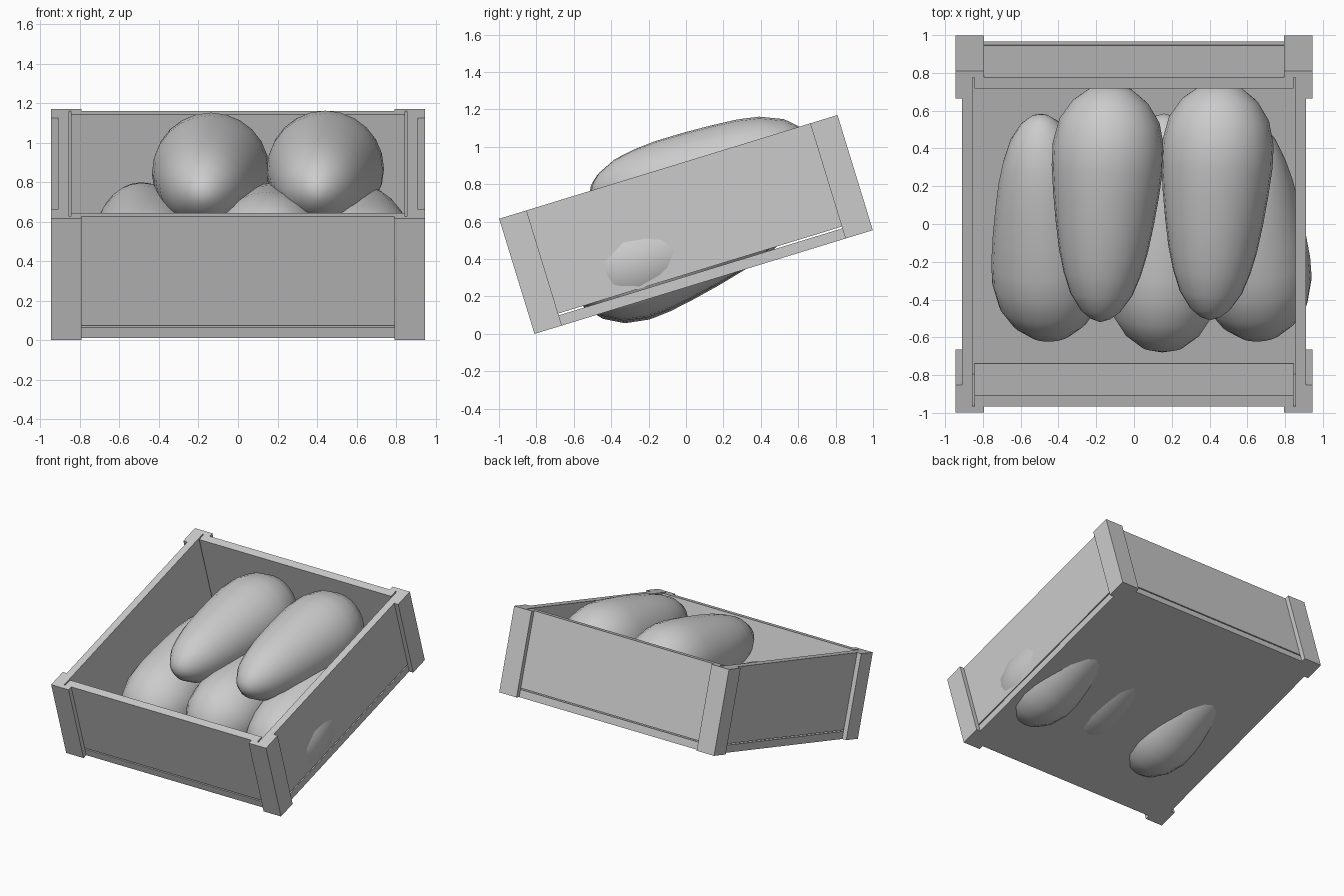
import bpy, bmesh, math
from mathutils import Vector, Matrix

cube = bpy.data.objects.get("Cube")
if cube:
    bpy.data.objects.remove(cube, do_unlink=True)

grey = bpy.data.materials.new("plain grey")
grey.use_nodes = True
GREY = (0.6, 0.6, 0.6, 1)
grey.diffuse_color = GREY
grey.node_tree.nodes["Principled BSDF"].inputs["Base Color"].default_value = GREY

# The crate leans forward about the x axis
TILT = Matrix.Translation((0, 0, 0.585)) @ Matrix.Rotation(math.radians(17.05), 4, 'X')
OUT, HALF_H = 0.946, 0.322      # outer half width and half height
FACE, INNER = 0.911, 0.85       # wall outside and inside
FLOOR_TOP, WALL_BOTTOM = -0.265, -0.255
POST = 0.793                    # inner edge of the corner battens


def add_object(name, bm, matrix):
    bmesh.ops.recalc_face_normals(bm, faces=bm.faces)
    mesh = bpy.data.meshes.new(name)
    bm.to_mesh(mesh)
    bm.free()
    mesh.materials.append(grey)
    ob = bpy.data.objects.new(name, mesh)
    ob.matrix_world = matrix
    bpy.context.collection.objects.link(ob)
    return ob


def board(name, low, high):
    low, high = Vector(low), Vector(high)
    bm = bmesh.new()
    bmesh.ops.create_cube(bm, size=1)
    bmesh.ops.scale(bm, vec=high - low, verts=bm.verts)
    bmesh.ops.translate(bm, vec=(low + high) / 2, verts=bm.verts)
    return add_object(name, bm, TILT)


def corner_post(name, sx, sy):
    """L-shaped batten wrapped around one corner."""
    outline = [(POST, OUT), (OUT, OUT), (OUT, POST),
               (FACE, POST), (FACE, FACE), (POST, FACE)]
    bm = bmesh.new()
    face = bm.faces.new([bm.verts.new((x * sx, y * sy, -HALF_H)) for x, y in outline])
    top = bmesh.ops.extrude_face_region(bm, geom=[face])["geom"]
    bmesh.ops.translate(bm, vec=(0, 0, 2 * HALF_H),
                        verts=[g for g in top if isinstance(g, bmesh.types.BMVert)])
    return add_object(name, bm, TILT)


# Crate: floor, four walls with thin joints, four corner posts
board("crate_floor", (-FACE, -FACE, -HALF_H), (FACE, FACE, FLOOR_TOP))
for side, s in (("left", 1), ("right", -1)):
    xs = sorted((s * 0.855, s * FACE))
    board(side + "_wall", (xs[0], -FACE, WALL_BOTTOM), (xs[1], FACE, HALF_H))
for side, s in (("front", -1), ("back", 1)):
    ys = sorted((s * INNER, s * FACE))
    board(side + "_wall", (-0.845, ys[0], WALL_BOTTOM), (0.845, ys[1], HALF_H))
    corner_post(side + "_left_post", 1, s)
    corner_post(side + "_right_post", -1, s)

# Tapered vegetable: (distance from fat tip, radius)
PROFILE = [(0, 0), (0.03, 0.11), (0.1, 0.2), (0.2, 0.265), (0.33, 0.295),
           (0.45, 0.295), (0.6, 0.28), (0.75, 0.26), (0.9, 0.235), (1.02, 0.205),
           (1.13, 0.165), (1.22, 0.105), (1.26, 0.055), (1.28, 0)]


def vegetable(name, fat_tip, thin_tip):
    fat_tip, axis = Vector(fat_tip), Vector(thin_tip) - Vector(fat_tip)
    stretch = axis.length / PROFILE[-1][0]
    bm = bmesh.new()
    verts = [bm.verts.new((r, 0, d * stretch)) for d, r in PROFILE]
    edges = [bm.edges.new(pair) for pair in zip(verts, verts[1:])]
    bmesh.ops.spin(bm, geom=verts + edges, cent=(0, 0, 0), axis=(0, 0, 1),
                   angle=math.tau, steps=24)
    bmesh.ops.remove_doubles(bm, verts=bm.verts, dist=0.0005)
    for f in bm.faces:
        f.smooth = True
    turn = axis.to_track_quat('Z', 'Y').to_matrix().to_4x4()
    return add_object(name, bm, Matrix.Translation(fat_tip) @ turn)


# Two on top with the fat end at the back, three below with it at the front
vegetable("top_right_vegetable", (-0.12, 0.745, 0.90), (-0.18, -0.52, 0.74))
vegetable("top_left_vegetable", (0.46, 0.755, 0.91), (0.40, -0.51, 0.75))
vegetable("lower_right_vegetable", (-0.44, -0.61, 0.23), (-0.50, 0.58, 0.70))
vegetable("lower_middle_vegetable", (0.15, -0.68, 0.36), (0.16, 0.585, 0.65))
vegetable("lower_left_vegetable", (0.67, -0.61, 0.25), (0.58, 0.56, 0.69))
